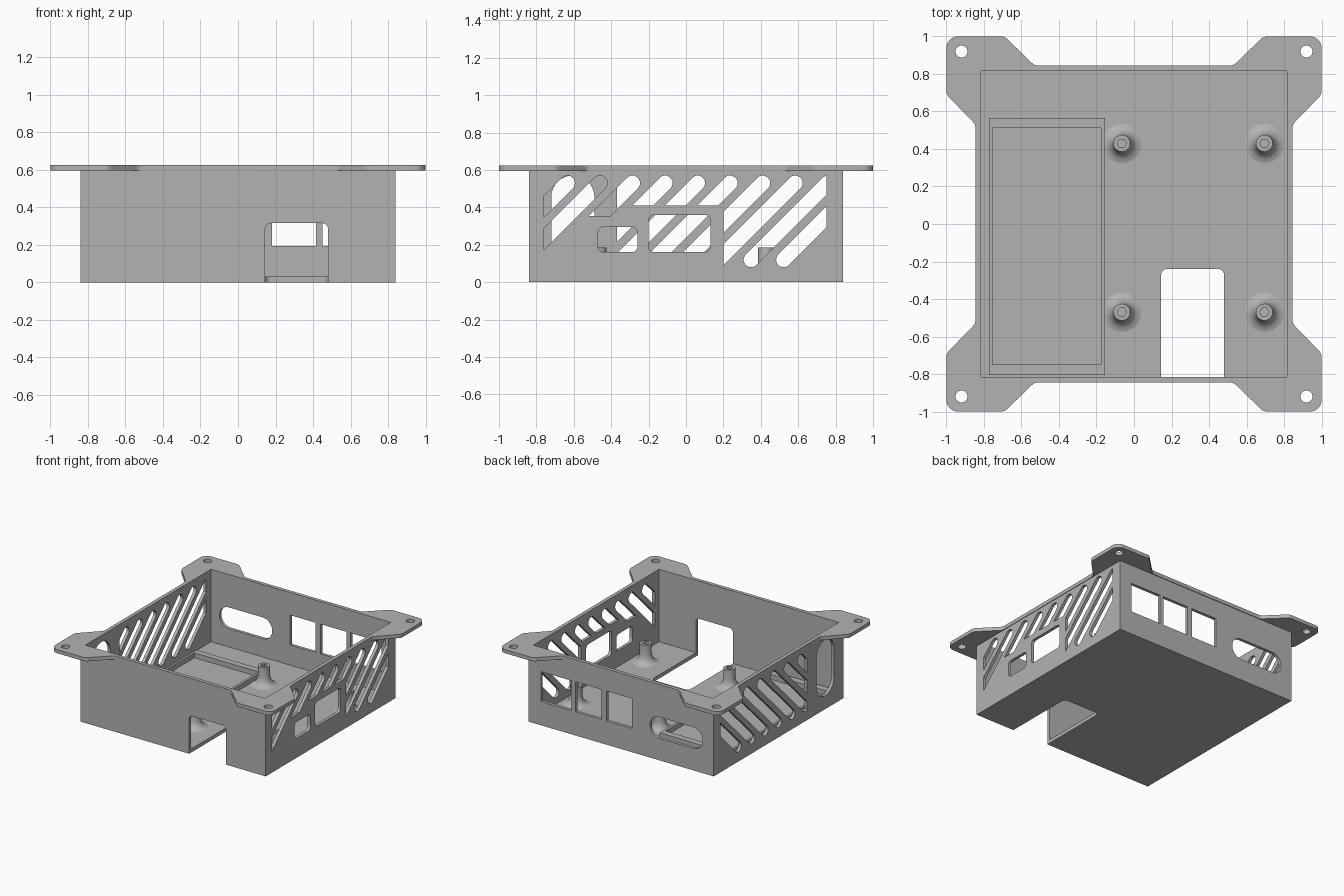
import bpy, bmesh, math
from mathutils import Matrix, Vector

cube = bpy.data.objects.get("Cube")
if cube:
    bpy.data.objects.remove(cube)

grey = bpy.data.materials.new("plain grey")
grey.use_nodes = True
COLOUR = (0.45, 0.45, 0.45, 1)
grey.diffuse_color = COLOUR
grey.node_tree.nodes["Principled BSDF"].inputs["Base Color"].default_value = COLOUR

OUT, IN, FLOOR, TOP, RIM = 0.84, 0.815, 0.03, 0.625, 0.595


def finish(name, mesh):
    obj = bpy.data.objects.new(name, mesh)
    bpy.context.collection.objects.link(obj)
    mesh.materials.clear()
    mesh.materials.append(grey)
    bpy.ops.object.select_all(action='DESELECT')
    obj.select_set(True)
    bpy.context.view_layer.objects.active = obj
    bpy.ops.object.shade_smooth_by_angle(angle=math.radians(35))
    return obj


def rounded(points, radius=0.0, steps=8):
    """Polygon with rounded corners; a point may carry its own radius."""
    result = []
    for i, p in enumerate(points):
        r = p[2] if len(p) > 2 else radius
        here = Vector(p[:2])
        a = (Vector(points[i - 1][:2]) - here).normalized()
        b = (Vector(points[(i + 1) % len(points)][:2]) - here).normalized()
        if r == 0:
            result.append(here)
            continue
        half = a.angle(b) / 2
        centre = here + (a + b).normalized() * r / math.sin(half)
        start = here + a * r / math.tan(half) - centre
        end = here + b * r / math.tan(half) - centre
        turn = math.atan2(start.cross(end), start.dot(end))
        for k in range(steps + 1):
            result.append(centre + Matrix.Rotation(turn * k / steps, 2) @ start)
    return result


def rect(x0, x1, y0, y1, r=0.0):
    return rounded([(x0, y0), (x1, y0), (x1, y1), (x0, y1)], r)


def circle(x, y, r, n=24):
    return [Vector((x + r * math.cos(math.tau * k / n), y + r * math.sin(math.tau * k / n)))
            for k in range(n)]


def clip(poly, axis, limit, sign):
    """Keep the side of a convex polygon where sign * (coordinate - limit) > 0."""
    result = []
    for i, b in enumerate(poly):
        a = poly[i - 1]
        da, db = sign * (a[axis] - limit), sign * (b[axis] - limit)
        if da * db < 0:
            result.append(a.lerp(b, da / (da - db)))
        if db >= 0:
            result.append(b)
    return result


def slot(top, y_min, y_max, z_min):
    """Diagonal round-ended vent, trimmed to its field."""
    r, high, low = 0.04, 0.53, 0.12
    poly = []
    for centre, start in (((top, high), -45), ((top - high + low, low), 135)):
        for k in range(13):
            a = math.radians(start + 15 * k)
            poly.append(Vector((centre[0] + r * math.cos(a), centre[1] + r * math.sin(a))))
    for axis, limit, sign in ((0, y_min, 1), (0, y_max, -1), (1, z_min, 1)):
        poly = clip(poly, axis, limit, sign)
    return poly


def panel(name, outline, holes, low, high, plane="xy"):
    """Flat plate with holes, reaching from low to high along its normal."""
    curve = bpy.data.curves.new(name, 'CURVE')
    curve.dimensions = '2D'
    curve.fill_mode = 'BOTH'
    curve.extrude = (high - low) / 2
    for loop in [outline] + holes:
        spline = curve.splines.new('POLY')
        spline.points.add(len(loop) - 1)
        for point, v in zip(spline.points, loop):
            point.co = (v[0], v[1], 0, 1)
        spline.use_cyclic_u = True
    temp = bpy.data.objects.new(name + " outline", curve)
    bpy.context.collection.objects.link(temp)
    graph = bpy.context.evaluated_depsgraph_get()
    mesh = bpy.data.meshes.new_from_object(temp.evaluated_get(graph))
    bpy.data.objects.remove(temp)
    u, v = {"xy": ("X", "Y"), "xz": ("X", "Z"), "yz": ("Y", "Z")}[plane]
    axes = {"X": Vector((1, 0, 0)), "Y": Vector((0, 1, 0)), "Z": Vector((0, 0, 1))}
    n = (set("XYZ") - {u, v}).pop()
    basis = Matrix((axes[u], axes[v], axes[n])).transposed().to_4x4()
    bm = bmesh.new()
    bm.from_mesh(mesh)
    bmesh.ops.remove_doubles(bm, verts=bm.verts, dist=1e-5)
    bm.transform(Matrix.Translation(axes[n] * (low + high) / 2) @ basis)
    bmesh.ops.recalc_face_normals(bm, faces=bm.faces)
    bm.to_mesh(mesh)
    bm.free()
    return finish(name, mesh)


# Floor with the rounded cut-out running in from the front
N0, N1 = 0.145, 0.48
panel("floor", rounded([(-IN, -IN), (N0, -IN), (N0, -0.24, 0.03), (N1, -0.24, 0.03),
                        (N1, -IN), (IN, -IN), (IN, IN), (-IN, IN)]), [], 0, FLOOR)

# Front wall with the same cut-out, back wall with three ports and a round-ended opening
panel("front_wall", rounded([(-OUT, 0), (N0, 0), (N0, 0.315, 0.03), (N1, 0.315, 0.03),
                             (N1, 0), (OUT, 0), (OUT, RIM), (-OUT, RIM)]),
      [], -OUT, -IN, "xz")
ports = [rect(a, b, 0.195, 0.44) for a, b in ((-0.10, 0.135), (0.18, 0.415), (0.45, 0.73))]
panel("back_wall", rect(-OUT, OUT, 0, RIM),
      ports + [rect(-0.74, -0.26, 0.18, 0.355, 0.087)], IN, OUT, "xz")

# Side walls with diagonal vents
tops = [-0.634 + 0.174 * i for i in range(10)]
vents = []
for i, top in enumerate(tops):
    y_min = 0.2 if i >= 6 else -0.76
    z_min = 0.0 if i < 2 or i >= 6 else 0.355 if i == 2 else 0.41
    vents.append(slot(top, y_min, 0.75, z_min))
windows = [rect(-0.47, -0.26, 0.16, 0.295, 0.03), rect(-0.2, 0.13, 0.16, 0.36, 0.03)]
side = rect(-IN, IN, 0, RIM)
panel("window_side_wall", side, vents + windows, IN, OUT, "yz")
vents = [slot(top, -0.37, 0.75, 0) for top in tops[2:]]
panel("vented_side_wall", side, vents + [rect(-0.72, -0.49, 0.11, 0.57, 0.114)],
      -OUT, -IN, "yz")

# Top rim with four mounting ears
ear = [(0.845, 0.53, 0.05), (1, 0.69, 0.05), (1, 1, 0.06), (0.69, 1, 0.05), (0.53, 0.845, 0.05)]
outline = []
for sx, sy in ((1, 1), (-1, 1), (-1, -1), (1, -1)):
    corner = [(x * sx, y * sy, r) for x, y, r in ear]
    outline += corner if sx * sy > 0 else corner[::-1]
screw_holes = [circle(x, y, 0.032) for x in (-0.92, 0.92) for y in (-0.92, 0.92)]
panel("top_rim", rounded(outline), [rect(-IN, IN, -IN, IN)] + screw_holes, RIM, TOP)

# Low frame on the floor that holds a rectangular part
panel("tray_frame", rect(-0.773, -0.155, -0.805, 0.565),
      [rect(-0.755, -0.175, -0.75, 0.513)], FLOOR - 0.005, 0.07)

# Flared standoffs with hexagonal bores
profile = [(0.105, 0.03), (0.085, 0.036), (0.066, 0.05), (0.053, 0.072), (0.045, 0.105),
           (0.045, 0.185)]
SEG = 24


def standoff(name, x, y):
    bm = bmesh.new()
    rings = [[bm.verts.new((p.x, p.y, z)) for p in circle(x, y, r, SEG)] for r, z in profile]
    for z in (0.185, 0.06):
        ring = []
        hexagon = circle(x, y, 0.025, 6)
        for k in range(SEG):
            p = hexagon[k // 4].lerp(hexagon[(k // 4 + 1) % 6], k % 4 / 4)
            ring.append(bm.verts.new((p.x, p.y, z)))
        rings.append(ring)
    for a, b in zip(rings, rings[1:]):
        for k in range(SEG):
            j = (k + 1) % SEG
            bm.faces.new((a[k], a[j], b[j], b[k]))
    bm.faces.new(rings[-1])
    mesh = bpy.data.meshes.new(name)
    bm.to_mesh(mesh)
    bm.free()
    finish(name, mesh)


for side_name, x in (("left", 0.695), ("right", -0.065)):
    for end_name, y in (("front", -0.47), ("back", 0.43)):
        standoff(f"{end_name}_{side_name}_standoff", x, y)
